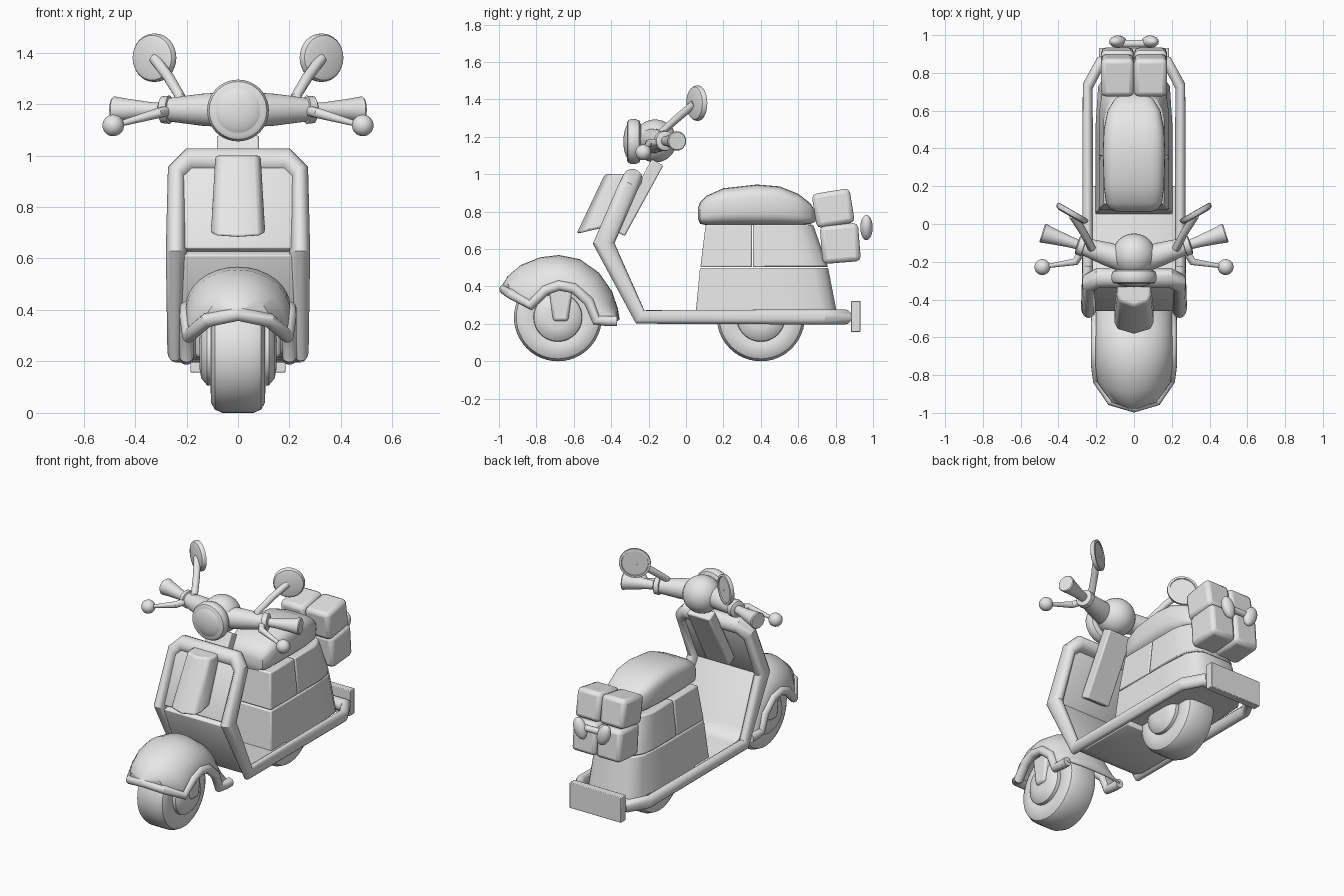
import bpy, bmesh
from math import sin, cos, pi, copysign
from mathutils import Vector, Matrix

old = bpy.data.objects.get("Cube")
if old:
    bpy.data.objects.remove(old)

grey = bpy.data.materials.new("light grey")
grey.use_nodes = True
GREY = (0.8, 0.8, 0.8, 1)
grey.diffuse_color = GREY
grey.node_tree.nodes["Principled BSDF"].inputs["Base Color"].default_value = GREY


def finish(ob, angle=0.6):
    ob.data.materials.append(grey)
    bpy.ops.object.select_all(action='DESELECT')
    ob.select_set(True)
    bpy.context.view_layer.objects.active = ob
    bpy.ops.object.shade_smooth_by_angle(angle=angle)
    return ob


def skin(name, rows, closed=True, bevel=0, thick=0, segments=2):
    """Bridge matching rows of points; closed rows become rings with end caps."""
    bm = bmesh.new()
    grid = [[bm.verts.new(p) for p in row] for row in rows]
    n = len(grid[0])
    for a, b in zip(grid, grid[1:]):
        for i in range(n if closed else n - 1):
            j = (i + 1) % n
            bm.faces.new((a[i], a[j], b[j], b[i]))
    if closed:
        bm.faces.new(grid[0])
        bm.faces.new(grid[-1])
    bmesh.ops.remove_doubles(bm, verts=bm.verts, dist=0.0005)
    bmesh.ops.recalc_face_normals(bm, faces=bm.faces)
    me = bpy.data.meshes.new(name)
    bm.to_mesh(me)
    bm.free()
    ob = bpy.data.objects.new(name, me)
    bpy.context.collection.objects.link(ob)
    if thick:
        m = ob.modifiers.new("thickness", 'SOLIDIFY')
        m.thickness, m.offset = thick, 0
    if bevel:
        m = ob.modifiers.new("bevel", 'BEVEL')
        m.width, m.segments, m.limit_method, m.angle_limit = bevel, segments, 'ANGLE', 0.7
    return finish(ob)


def lathe(name, profile, origin, axis, n=32):
    """Turn (distance, radius) pairs about an axis."""
    mat = Matrix.Translation(origin) @ Vector(axis).to_track_quat('Z', 'Y').to_matrix().to_4x4()
    return skin(name, [[mat @ Vector((r * cos(2 * pi * i / n), r * sin(2 * pi * i / n), d))
                        for i in range(n)] for d, r in profile])


def ball(name, c, size):
    bpy.ops.mesh.primitive_uv_sphere_add(segments=32, ring_count=16, location=c)
    ob = bpy.context.object
    ob.name, ob.scale = name, size
    return finish(ob, 1.2)


def tube(name, pts, r, radii=None, closed=False, squash=1):
    """Round tube along a path; squash flattens it sideways."""
    cu = bpy.data.curves.new(name, 'CURVE')
    cu.dimensions, cu.bevel_depth, cu.bevel_resolution, cu.use_fill_caps = '3D', r, 5, True
    sp = cu.splines.new('POLY')
    sp.points.add(len(pts) - 1)
    for i, (x, y, z) in enumerate(pts):
        sp.points[i].co = (x / squash, y, z, 1)
        sp.points[i].radius = radii[i] if radii else 1
    sp.use_cyclic_u = closed
    ob = bpy.data.objects.new(name, cu)
    bpy.context.collection.objects.link(ob)
    ob.scale.x = squash
    bpy.ops.object.select_all(action='DESELECT')
    ob.select_set(True)
    bpy.context.view_layer.objects.active = ob
    bpy.ops.object.convert(target='MESH')
    return finish(bpy.context.object)


def box(name, centre, size, tilt=0, bevel=0.01):
    mat = Matrix.Translation(centre) @ Matrix.Rotation(tilt, 4, 'X')
    x, y, z = (s / 2 for s in size)
    return skin(name, [[mat @ Vector((a * x, b * y, c * z)) for a, b in
                        ((-1, -1), (1, -1), (1, 1), (-1, 1))] for c in (-1, 1)], bevel=bevel)


def mirrored(points):
    return points + [(-x, y, z) for x, y, z in reversed(points)]


# Wheels: tyre and domed hub
half = [(0.15, 0.06), (0.143, 0.1), (0.12, 0.128), (0.1, 0.13), (0.106, 0.155),
        (0.105, 0.195), (0.09, 0.222), (0.06, 0.235)]
for name, y in (("front_wheel", -0.685), ("rear_wheel", 0.4)):
    lathe(name, half + [(-d, r) for d, r in reversed(half)], (0, y, 0.235), (1, 0, 0), 48)

# Front mudguard: crown line and matching rim line
crown = [(-.985, .39), (-.95, .45), (-.88, .51), (-.78, .55), (-.68, .562),
         (-.57, .54), (-.47, .47), (-.4, .37), (-.37, .28), (-.36, .22)]
rim = [(0, -.97, .385), (.12, -.935, .36), (.19, -.83, .3), (.2, -.75, .38), (.2, -.68, .405),
       (.2, -.6, .39), (.2, -.52, .32), (.2, -.48, .22), (.2, -.42, .215), (.2, -.37, .215)]
arch = [pi * i / 16 for i in range(17)]
skin("front_mudguard", [[(x * cos(a), y + (cy - y) * sin(a), z + (cz - z) * sin(a)) for a in arch]
                        for (cy, cz), (x, y, z) in zip(crown, rim)], closed=False, thick=0.012)
tube("mudguard_rim", [(-x, y, z) for x, y, z in reversed(rim)] + rim[1:], 0.028)
for s in (1, -1):
    skin("fork_cover", [[(s * x, -.67 + d * w, z) for x, d in ((.1, -1), (.165, -1), (.165, 1), (.1, 1))]
                        for w, z in ((.04, .215), (.065, .4))], bevel=0.015)

# Tubular frame running round shield and floor
path = [(.19, -.285, .978), (.24, -.31, .93), (.24, -.44, .63), (.245, -.245, .237),
        (.245, .73, .237), (.18, .85, .237)]
fat = [1, 1, 1.1, .8, .76, .76]
tube("frame_tube", mirrored(path), 0.053, fat + fat[::-1], closed=True, squash=0.7)

# Leg shield in two panels, then the floor
for name, line in (("upper_shield", [(-.285, .985), (-.44, .63)]),
                   ("lower_shield", [(-.441, .622), (-.29, .31), (-.24, .25), (-.18, .232), (.2, .232)])):
    skin(name, [[(-.22, y, z), (.22, y, z)] for y, z in line], closed=False, thick=0.05, bevel=0.005)

# Raised crest on the shield and column cover behind it
crest = [(-1, 1), (-1, .35), (-.85, .08), (0, -.12), (.85, .08), (1, .35), (1, 1)]
skin("shield_crest", [[(x * w, y + d * t, z + d * lift) for x, d in crest]
                      for w, y, z, t, lift in ((.105, -.57, .685, .13, .03), (.088, -.42, 1.0, .12, 0))],
     bevel=0.012)
box("column_cover", (0, -.255, .875), (.165, .07, .43), -0.5, 0.008)

# Headlamp and head
ball("head_shell", (0, -.165, 1.178), (.115, .115, .115))
lathe("headlamp_ring", [(-.01, .09), (0, .112), (.02, .12), (.045, .12), (.06, .112), (.066, .1)],
      (0, -.25, 1.175), (0, -1, 0), 40)
ball("headlamp_lens", (0, -.295, 1.175), (.102, .04, .102))

for s in (1, -1):
    # Handlebar arm, collar and flared grip
    arm = Vector((s * .4, .13, 0)).normalized()
    start = Vector((0, -.205, 1.178))
    lathe("handlebar", [(.05, .068), (.15, .062), (.23, .052), (.278, .046)], start, arm)
    lathe("collar", [(.275, .04), (.28, .055), (.31, .052), (.316, .04)], start, arm)
    lathe("grip", [(.31, .026), (.36, .03), (.46, .044), (.505, .052), (.511, .047)], start, arm)
    # Brake lever with ball end
    tube("lever", [(s * .27, -.135, 1.175), (s * .31, -.2, 1.165), (s * .47, -.225, 1.12)], 0.02, [1, 1, .5])
    ball("lever_ball", (s * .485, -.228, 1.117), (.042, .042, .042))
    # Mirror
    tube("mirror_stem", [(s * .24, -.13, 1.17), (s * .225, -.125, 1.23), (s * .27, -.04, 1.305),
                         (s * .325, .045, 1.378)], 0.021)
    lathe("mirror", [(-.018, .07), (-.012, .087), (0, .094), (.014, .094), (.016, .08), (.01, .078)],
          (s * .328, .055, 1.38), (-s * .5, .87, 0))


# Rear body: rounded at the back, stacked in panels
def plan(y0, y1, w, z):
    side = [(w, y0), (w, y0 + (y1 - y0) * .6), (w * .93, y1 - .08), (w * .75, y1 - .025), (w * .5, y1)]
    return mirrored([(x, y, z) for x, y in side])


def slab(y0, y1, w, z):
    return [(-w, y0, z), (w, y0, z), (w, y1, z), (-w, y1, z)]


skin("body_lower", [plan(.05, .81, .205, .24), plan(.075, .76, .185, .5)], bevel=0.008)
skin("body_upper_front", [slab(.077, .353, .185, .503), slab(.105, .353, .16, .73)], bevel=0.008)
skin("body_upper_rear", [plan(.357, .76, .185, .503), plan(.357, .68, .16, .73)], bevel=0.008)

# Cushioned seat
seat = [(.065, .09, .76, .82), (.075, .125, .735, .85), (.11, .148, .728, .885), (.2, .16, .728, .925),
        (.38, .165, .728, .945), (.5, .16, .728, .935), (.6, .14, .728, .895), (.665, .1, .735, .845),
        (.692, .05, .745, .8)]


def soft(v, p):
    return copysign(abs(v) ** p, v)


skin("seat", [[(w * soft(cos(t * pi / 16), .5), y, (lo + hi) / 2 + (hi - lo) / 2 * soft(sin(t * pi / 16), .6))
               for t in range(32)] for y, w, lo, hi in seat])

# Strapped luggage, split down the middle, with a bow
for s in (1, -1):
    box("upper_case", (s * .0875, .787, .818), (.173, .205, .185), 0.16, 0.025)
    box("lower_case", (s * .0875, .825, .63), (.173, .205, .205), 0.08, 0.025)
    lobe = ball("bow_lobe", (s * .085, .965, .715), (.042, .033, .07))
    lobe.rotation_euler.y = s * 0.35
tube("bow_knot", [(-.08, .955, .722), (.08, .955, .722)], 0.02)

# Rear plate
box("rear_plate", (0, .908, .24), (.37, .05, .165), 0, 0.004)
